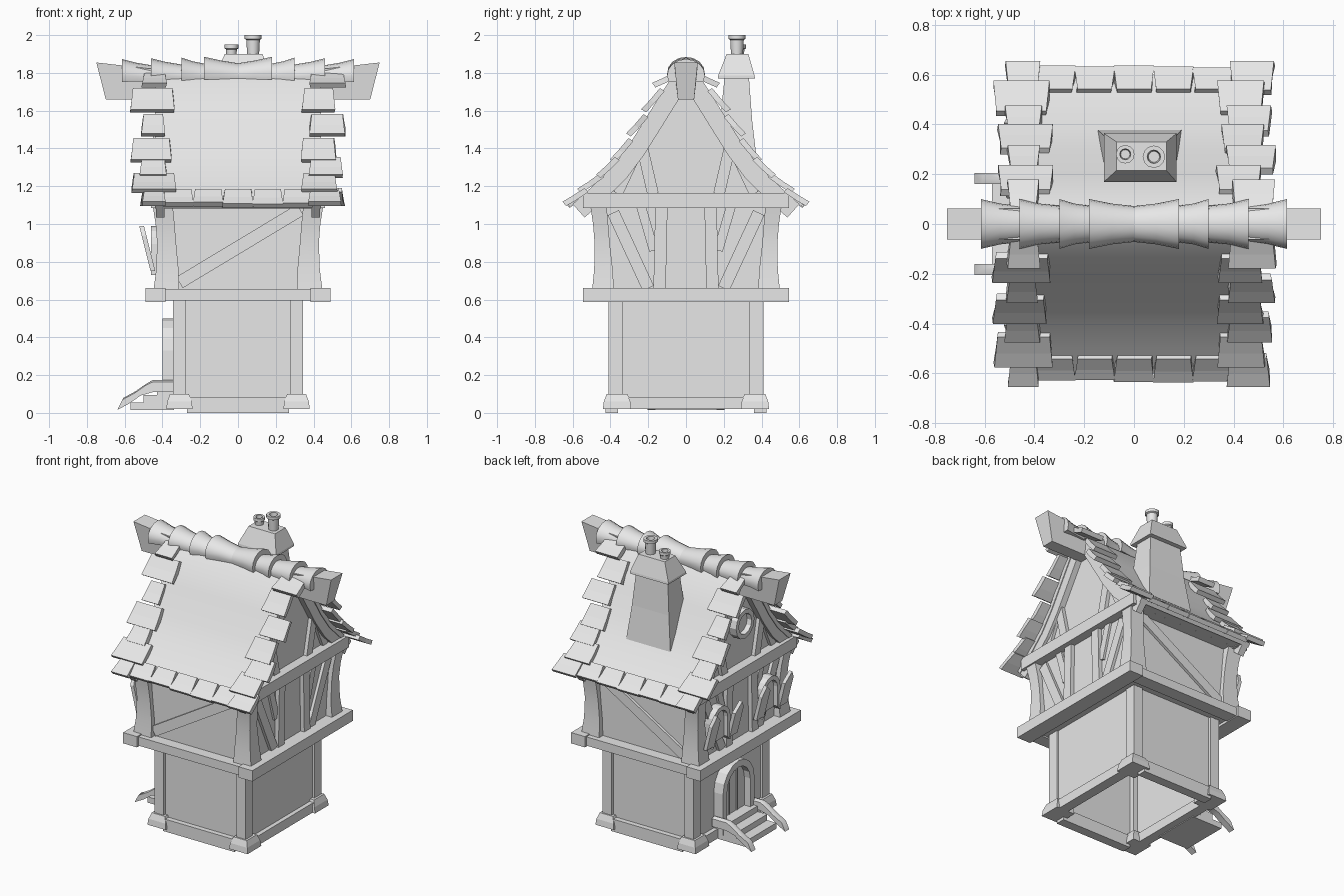
import bpy, bmesh, math, random
from mathutils import Vector

random.seed(4)
if "Cube" in bpy.data.objects:
    bpy.data.objects.remove(bpy.data.objects["Cube"])

grey = bpy.data.materials.new("plain_grey")
grey.use_nodes = True
grey.diffuse_color = (0.8, 0.8, 0.8, 1)
grey.node_tree.nodes["Principled BSDF"].inputs["Base Color"].default_value = (0.8, 0.8, 0.8, 1)


def loft(name, rings, smooth=False):
    """Skin a list of equal-length point rings and cap both ends."""
    bm = bmesh.new()
    loops = [[bm.verts.new(p) for p in ring] for ring in rings]
    n = len(loops[0])
    for a, b in zip(loops, loops[1:]):
        for i in range(n):
            j = (i + 1) % n
            bm.faces.new((a[i], a[j], b[j], b[i]))
    bm.faces.new(loops[0])
    bm.faces.new(loops[-1])
    bmesh.ops.recalc_face_normals(bm, faces=bm.faces)
    mesh = bpy.data.meshes.new(name)
    bm.to_mesh(mesh)
    bm.free()
    mesh.materials.append(grey)
    ob = bpy.data.objects.new(name, mesh)
    bpy.context.collection.objects.link(ob)
    if smooth:
        bpy.ops.object.select_all(action='DESELECT')
        ob.select_set(True)
        bpy.context.view_layer.objects.active = ob
        bpy.ops.object.shade_smooth_by_angle(angle=math.radians(40))
    return ob


def rect(x0, x1, y0, y1, z):
    return [(x0, y0, z), (x1, y0, z), (x1, y1, z), (x0, y1, z)]


def box(name, x0, x1, y0, y1, z0, z1):
    return loft(name, [rect(x0, x1, y0, y1, z0), rect(x0, x1, y0, y1, z1)])


def prism(name, poly, a, b, axis='x', smooth=False):
    """Extrude a (u, z) outline along x or y."""
    place = (lambda d, u, v: (d, u, v)) if axis == 'x' else (lambda d, u, v: (u, d, v))
    return loft(name, [[place(d, u, v) for u, v in poly] for d in (a, b)], smooth)


def timber(name, p, q, w, a, b, axis='x'):
    p, q = Vector(p), Vector(q)
    d = (q - p).normalized() * w / 2
    n = Vector((-d.y, d.x))
    return prism(name, [p + n, p - n, q - n, q + n], a, b, axis)


def arch(w, z0, z1, y=0):
    arc = [(y - w * math.cos(math.pi * i / 8), z1 - w + w * math.sin(math.pi * i / 8)) for i in range(9)]
    return [(y - w, z0)] + arc + [(y + w, z0)]


# Ground floor: hollow walls, corner posts, feet and sills
for s in (-1, 1):
    box("ground_side_wall", s * 0.31, s * 0.33, -0.39, 0.39, 0.03, 0.62)
    box("ground_end_wall", -0.32, 0.32, s * 0.37, s * 0.39, 0.03, 0.62)
    box("end_sill", -0.27, 0.27, s * 0.36, s * 0.425, 0.0, 0.085)
    box("side_sill", s * 0.29, s * 0.36, -0.37, 0.37, 0.02, 0.085)
    for t in (-1, 1):
        box("ground_post", s * 0.277, s * 0.345, t * 0.335, t * 0.41, 0.08, 0.6)
        loft("post_foot", [rect(s * (0.275 - e), s * (0.345 + e), t * (0.325 - e), t * (0.405 + e), z)
                           for z, e in ((0.02, 0.035), (0.06, 0.03), (0.1, 0.015))])

# Overhanging floor and the two timber belts
box("floor_slab", -0.42, 0.42, -0.5, 0.5, 0.605, 0.65)
for s in (-1, 1):
    box("lower_belt_side", s * 0.385, s * 0.49, -0.545, 0.545, 0.588, 0.662)
    box("lower_belt_end", -0.4, 0.4, s * 0.44, s * 0.53, 0.595, 0.655)
    box("upper_belt_side", s * 0.37, s * 0.46, -0.545, 0.545, 1.085, 1.165)
    box("upper_belt_end", -0.4, 0.4, s * 0.43, s * 0.52, 1.09, 1.15)

# Upper floor: wall core, curved corner posts and braces
box("upper_wall", -0.4, 0.4, -0.455, 0.455, 0.64, 1.12)
for s in (-1, 1):
    for t in (-1, 1):
        loft("upper_post", [rect(s * (x - w), s * x, t * (y - w + 0.02), t * y, z) for z, x, y, w in (
            (0.65, 0.447, 0.497, 0.135), (0.76, 0.433, 0.486, 0.118), (0.9, 0.428, 0.484, 0.1),
            (1.0, 0.436, 0.492, 0.1), (1.1, 0.452, 0.507, 0.106))], True)
        timber("side_stud", (t * 0.14, 0.65), (t * 0.13, 1.1), 0.065, s * 0.39, s * 0.428)
        timber("side_brace", (t * 0.2, 0.66), (t * 0.385, 1.06), 0.065, s * 0.39, s * 0.42)
        timber("short_brace", (t * 0.17, 0.86), (t * 0.24, 1.1), 0.05, s * 0.39, s * 0.415)
    timber("wall_brace", (-0.31, 0.69), (0.33, 1.075), 0.068, s * 0.45, s * 0.474, 'y')

# Roof slope: a curved half profile from ridge to eave
slope = [Vector(p) for p in ((0, 1.82), (0.09, 1.755), (0.2, 1.58), (0.3, 1.42), (0.39, 1.3), (0.5, 1.195), (0.6, 1.105))]


def offset(d):
    out = []
    for i, p in enumerate(slope):
        t = (slope[min(i + 1, 6)] - slope[max(i - 1, 0)]).normalized()
        q = p + Vector((-t.y, t.x)) * d
        out.append(Vector((max(q.x, 0), q.y)))
    return out


def on_slope(f):
    """Point and downhill direction at fraction f of the slope."""
    f *= 6
    i = min(int(f), 5)
    t = slope[i + 1] - slope[i]
    return slope[i] + t * (f - i), t.normalized()


def flip(poly, s):
    return [(s * p[0], p[1]) for p in poly]


def shingle(name, s, f, x0, x1, length, lift=0.032):
    p, t = on_slope(f)
    n = Vector((-t.y, t.x))
    rings = []
    for k, h in ((0, 0.008), (0.55, lift * 0.6), (1, lift)):
        c = p + t * length * k
        lo, hi = c + n * (h - 0.016), c + n * (h + 0.014)
        e = 0.012 * (k - 0.5)
        j = random.uniform(-0.006, 0.006)
        rings.append([(x0 - e + j, s * lo.x, lo.y), (x1 + e + j, s * lo.x, lo.y),
                      (x1 + e, s * hi.x, hi.y), (x0 - e, s * hi.x, hi.y)])
    loft(name, rings)


for s in (-1, 1):
    prism("roof_slope", flip(offset(0) + offset(-0.03)[::-1], s), -0.44, 0.44, 'x', True)
    for g in (-1, 1):
        prism("gable_rafter", flip(offset(-0.03) + offset(-0.095)[::-1], s), g * 0.39, g * 0.435)
        timber("gable_strut", (s * 0.175, 1.16), (s * 0.235, 1.42), 0.06, g * 0.38, g * 0.42)
        timber("gable_brace", (s * 0.36, 1.16), (s * 0.2, 1.5), 0.05, g * 0.38, g * 0.415)
        # Staggered shingles down each verge
        for i in range(7):
            inner = 0.34 + 0.045 * (i % 2 == 0) + random.uniform(-0.01, 0.02)
            outer = 0.51 + 0.04 * ((i + (g > 0)) % 2) + random.uniform(-0.012, 0.015)
            shingle("verge_shingle", s, 0.08 + i * 0.132, min(g * inner, g * outer),
                    max(g * inner, g * outer), 0.135 + 0.012 * (i % 2))
    # Eave row
    for i in range(5):
        x = -0.395 + i * 0.158
        shingle("eave_shingle", s, 0.88, x + 0.004, x + 0.154, 0.115 + random.uniform(-0.006, 0.008), 0.012)

gable = offset(-0.02)
prism("gable_wall", [(-p.x, p.y) for p in gable[:0:-1]] + [(p.x, p.y) for p in gable], -0.395, 0.395)

# Ridge beam with flared ends, and flared ridge tiles
loft("ridge_beam", [[(x, -0.062, 1.855 - d), (x, 0.062, 1.855 - d), (x - k, 0.043, 1.66), (x - k, -0.043, 1.66)]
                    for x, k, d in ((-0.75, -0.05, 0), (-0.4, 0, 0.04), (0.4, 0, 0.04), (0.75, 0.05, 0))])


def tile_ring(x, r, z):
    angles = [math.radians(-25 + 23 * i) for i in range(11)]
    return [(x, r * math.cos(a), z + 0.85 * r * math.sin(a)) for a in angles]


joints = (0, 0.18, 0.3, 0.46, 0.615)
for s in (-1, 1):
    for i, (a, b) in enumerate(zip(joints, joints[1:])):
        z = 1.8 - 0.004 * i
        loft("ridge_tile", [tile_ring(s * (a - 0.01 * (i > 0)), 0.072, z - 0.01),
                            tile_ring(s * (a + b) / 2, 0.082, z - 0.004),
                            tile_ring(s * b, 0.1, z)], True)

# Chimney with cap and two pots
loft("chimney_shaft", [rect(-0.145, 0.19, 0.14, 0.377, 1.32), rect(-0.115, 0.165, 0.18, 0.35, 1.55),
                       rect(-0.095, 0.145, 0.205, 0.333, 1.78)])
loft("chimney_cap", [rect(-0.12, 0.17, 0.168, 0.365, 1.77), rect(-0.12, 0.17, 0.17, 0.363, 1.785),
                     rect(-0.07, 0.13, 0.215, 0.33, 1.9)])
for x, y, r, top in ((-0.035, 0.28, 0.037, 1.95), (0.08, 0.27, 0.045, 2.0)):
    shape = ((0.68, 1.88), (0.8, top - 0.025), (1, top - 0.02), (1, top), (0.6, top), (0.5, top - 0.04))
    loft("chimney_pot", [[(x + k * r * math.cos(i * math.pi / 6), y + k * r * math.sin(i * math.pi / 6), z)
                          for i in range(12)] for k, z in shape], True)

# Arched door, steps and curved side rails
prism("door_frame", arch(0.17, 0.05, 0.5) + arch(0.125, 0.05, 0.455)[::-1], -0.4, -0.32)
prism("door_leaf", arch(0.13, 0.05, 0.46), -0.355, -0.325)
for y in (-0.042, 0.042):
    box("door_batten", -0.36, -0.35, y - 0.006, y + 0.006, 0.1, 0.43)
for x, z in ((-0.57, 0.055), (-0.5, 0.095), (-0.43, 0.135)):
    box("step", x, -0.34, -0.165, 0.165, z - 0.04, z)
for s in (-1, 1):
    path = ((-0.34, 0.14), (-0.45, 0.14), (-0.5, 0.122), (-0.56, 0.08), (-0.625, 0.045))
    loft("step_rail", [[(x + 0.5 * h * (x < -0.48), y, z + h) for y, h in
                        ((s * 0.16, -0.03), (s * 0.16, 0.024), (s * 0.182, 0.034), (s * 0.205, 0.024), (s * 0.205, -0.03))]
                       for x, z in path], True)

# Arched windows with leaning pointed shutters
for y in (-0.27, 0.27):
    prism("window_frame", arch(0.095, 0.73, 0.99, y) + arch(0.065, 0.76, 0.96, y)[::-1], -0.46, -0.39)
    prism("window_pane", arch(0.07, 0.75, 0.965, y), -0.43, -0.39)
    for s in (-1, 1):
        c = y + s * 0.125
        outline = [(c - 0.042, 0.75), (c + 0.042, 0.75), (c + 0.042, 0.92), (c + s * 0.01, 0.99), (c - 0.042, 0.94)]
        loft("shutter", [[(-0.438 - d - 0.25 * (z - 0.75), u, z) for u, z in outline] for d in (0, 0.025)])

# Round attic window
turn = [2 * math.pi * i / 12 for i in range(12)]
loft("attic_window", [[(x, r * math.cos(a), 1.45 + r * math.sin(a)) for a in turn] for x, r in (
    (-0.38, 0.1), (-0.45, 0.1), (-0.45, 0.07), (-0.415, 0.07))])
